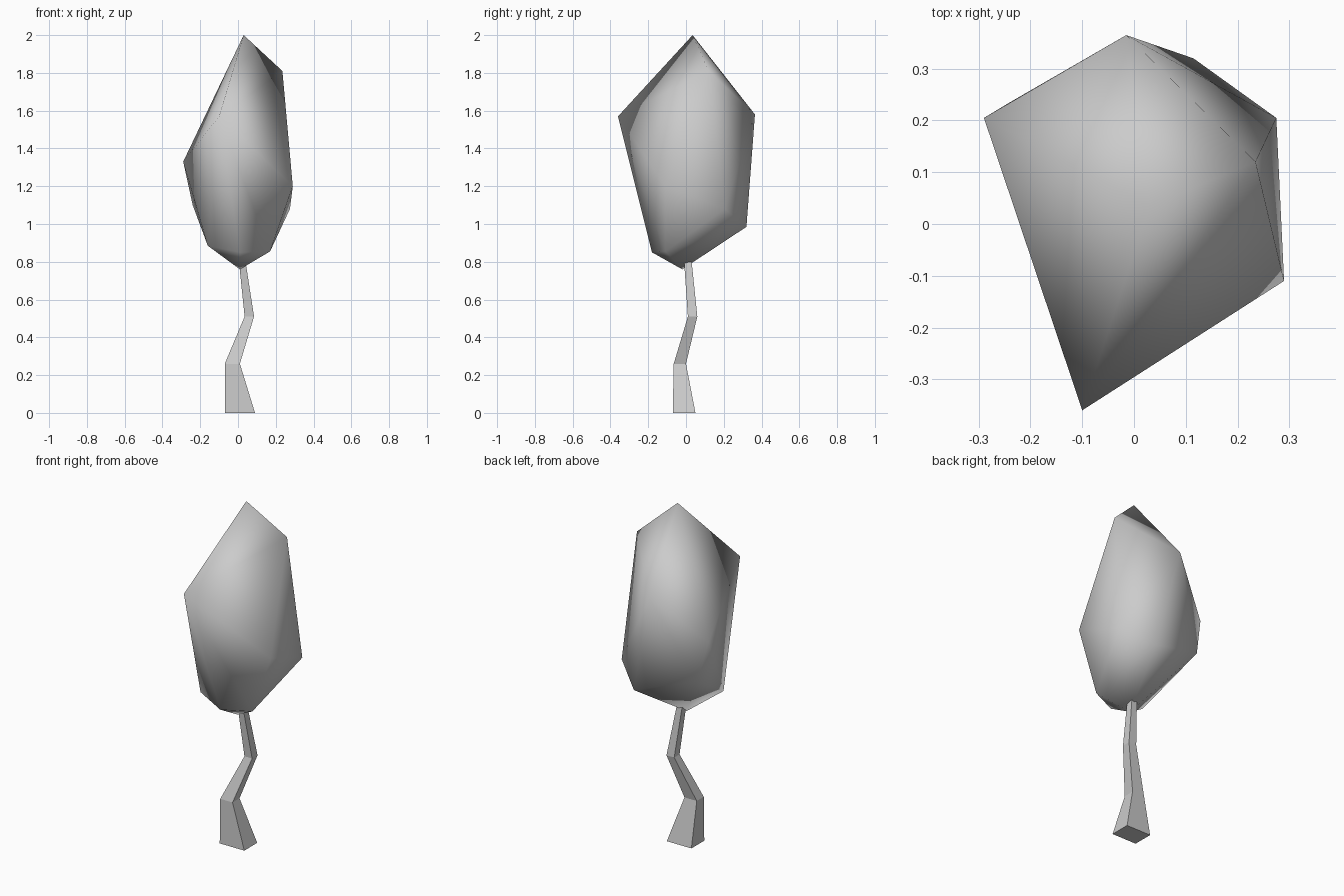
import bpy
import bmesh

default = bpy.data.objects.get("Cube")
if default:
    bpy.data.objects.remove(default, do_unlink=True)

grey = bpy.data.materials.new("plain_grey")
grey.use_nodes = True
colour = (0.6, 0.6, 0.6, 1)
grey.diffuse_color = colour
grey.node_tree.nodes["Principled BSDF"].inputs["Base Color"].default_value = colour


def finish(bm, name, smooth):
    """Turn a bmesh into a named, shaded object."""
    bmesh.ops.recalc_face_normals(bm, faces=bm.faces)
    for face in bm.faces:
        face.smooth = smooth
    mesh = bpy.data.meshes.new(name)
    bm.to_mesh(mesh)
    bm.free()
    mesh.materials.append(grey)
    obj = bpy.data.objects.new(name, mesh)
    bpy.context.collection.objects.link(obj)
    return obj


# Crown: a faceted, smooth shaded hull stretched over its corner points
crown_corners = [
    (0.03, 0.035, 2.0),                             # tip
    (0.235, 0.12, 1.81),                            # shoulders
    (-0.10, -0.36, 1.57), (-0.015, 0.365, 1.58),
    (-0.29, 0.205, 1.33), (0.29, -0.11, 1.20),      # waist
    (-0.24, 0.235, 1.10), (0.275, 0.205, 1.08),
    (0.115, 0.32, 0.985), (-0.16, -0.12, 0.885),    # underside
    (0.17, -0.11, 0.855), (0.01, -0.18, 0.85),
    (0.01, -0.02, 0.76),
]
bm = bmesh.new()
for corner in crown_corners:
    bm.verts.new(corner)
bmesh.ops.convex_hull(bm, input=bm.verts)
finish(bm, "crown", True)

# Trunk: four-sided rings bent and tapered upward (x0, x1, y0, y1, z)
trunk_rings = [
    (-0.07, 0.09, -0.07, 0.05, 0.0),
    (-0.07, 0.01, -0.065, 0.0, 0.26),
    (0.035, 0.085, 0.01, 0.06, 0.51),
    (0.005, 0.04, -0.01, 0.03, 0.80),
]
bm = bmesh.new()
rings = []
for x0, x1, y0, y1, z in trunk_rings:
    square = [(x0, y0), (x1, y0), (x1, y1), (x0, y1)]
    rings.append([bm.verts.new((x, y, z)) for x, y in square])
for low, high in zip(rings, rings[1:]):
    for i in range(4):
        j = (i + 1) % 4
        bm.faces.new((low[i], low[j], high[j], high[i]))
bm.faces.new(rings[0])
bm.faces.new(rings[-1])
finish(bm, "trunk", False)
